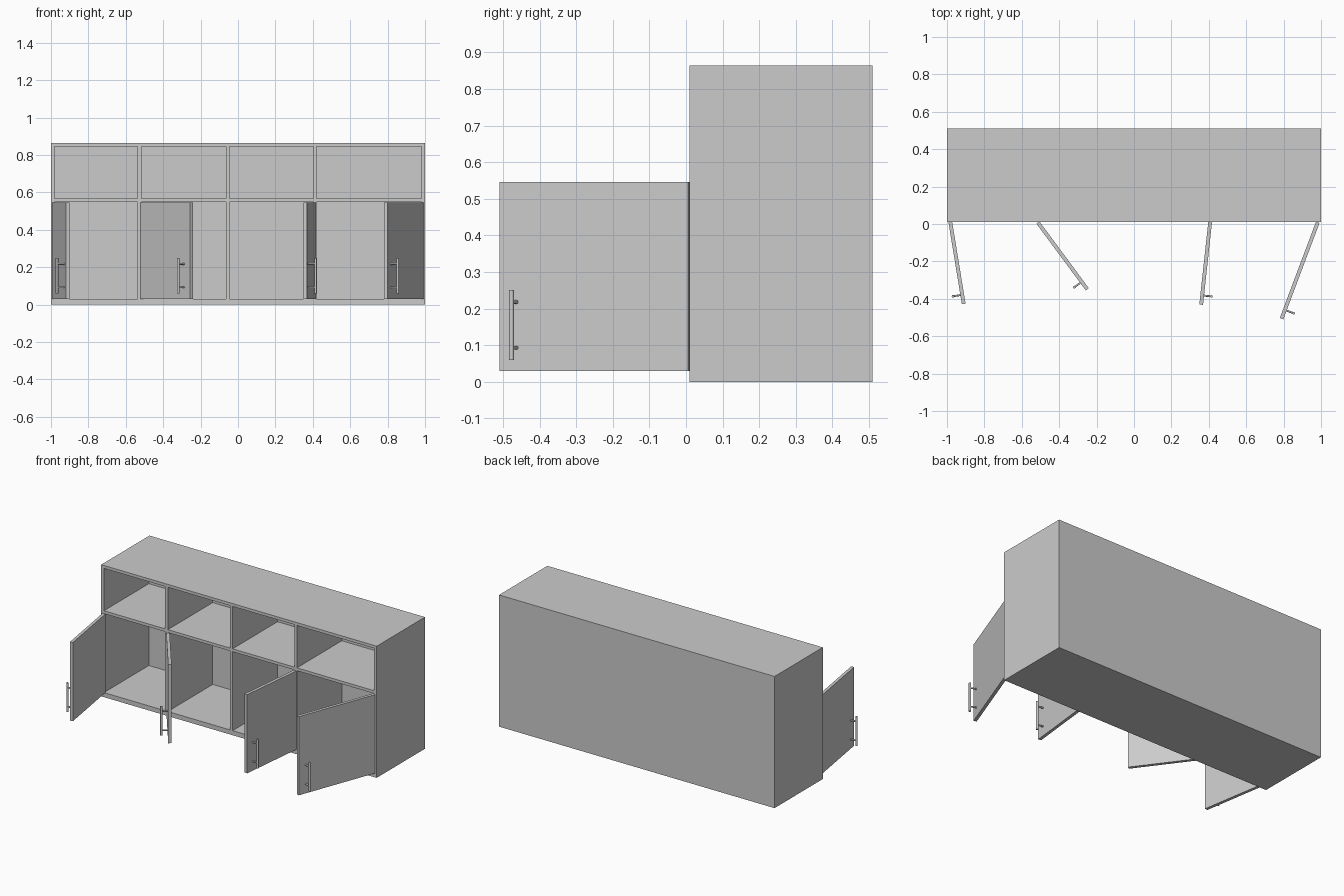
import bpy
from math import radians
from mathutils import Matrix, Vector

if "Cube" in bpy.data.objects:
    bpy.data.objects.remove(bpy.data.objects["Cube"])


def box(name, lo, hi, matrix=Matrix()):
    lo, hi = Vector(lo), Vector(hi)
    bpy.ops.mesh.primitive_cube_add(size=1)
    ob = bpy.context.object
    ob.name = name
    size = hi - lo
    ob.data.transform(Matrix.Translation((lo + hi) / 2) @ Matrix.Diagonal((*size, 1)))
    ob.matrix_world = matrix
    return ob


def rod(name, a, b, radius, matrix):
    a, b = Vector(a), Vector(b)
    bpy.ops.mesh.primitive_cylinder_add(vertices=16, radius=radius, depth=(b - a).length)
    ob = bpy.context.object
    ob.name = name
    bpy.ops.object.shade_smooth_by_angle()
    turn = (b - a).to_track_quat('Z', 'Y').to_matrix().to_4x4()
    ob.data.transform(Matrix.Translation((a + b) / 2) @ turn)
    ob.matrix_world = matrix
    return ob


FRONT, BACK, INNER_BACK, TOP = 0.01, 0.51, 0.475, 0.864

# Carcass: outer panels and back
box("side_left", (-1, FRONT, 0), (-0.98, BACK, TOP))
box("side_right", (0.98, FRONT, 0), (1, BACK, TOP))
box("top_panel", (-0.98, FRONT, 0.845), (0.98, BACK, TOP))
box("bottom_panel", (-0.98, FRONT, 0), (0.98, BACK, 0.03))
box("back_panel", (-0.98, INNER_BACK, 0.03), (0.98, BACK, 0.845))

# Middle shelf and vertical dividers
box("middle_shelf", (-0.98, FRONT, 0.548), (0.98, INNER_BACK, 0.567))
for x0, x1 in ((-0.537, -0.516), (-0.065, -0.046), (0.403, 0.421)):
    box("lower_divider", (x0, FRONT, 0.03), (x1, INNER_BACK, 0.548))
    box("upper_divider", (x0, FRONT, 0.567), (x1, INNER_BACK, 0.845))


def door(x, y, side, width, angle):
    """Open door; side is +1 when hinged on the left, -1 on the right."""
    m = Matrix.Translation((x, y, 0)) @ Matrix.Rotation(radians(-side * angle), 4, 'Z')
    xs = sorted((0, side * width))
    box("door", (xs[0], 0, 0.03), (xs[1], 0.02, 0.546), m)
    # Bar handle with two posts near the free edge
    hx = side * (width - 0.05)
    rod("handle_bar", (hx, -0.04, 0.06), (hx, -0.04, 0.25), 0.007, m)
    for z in (0.093, 0.218):
        rod("handle_post", (hx, 0.001, z), (hx, -0.04, z), 0.005, m)


# Four doors at different opening angles
door(-0.992, 0.009, 1, 0.444, 80.7)
door(-0.522, 0.002, 1, 0.444, 53.5)
door(0.417, 0.009, -1, 0.444, 83.8)
door(0.992, 0.006, -1, 0.551, 69.4)
